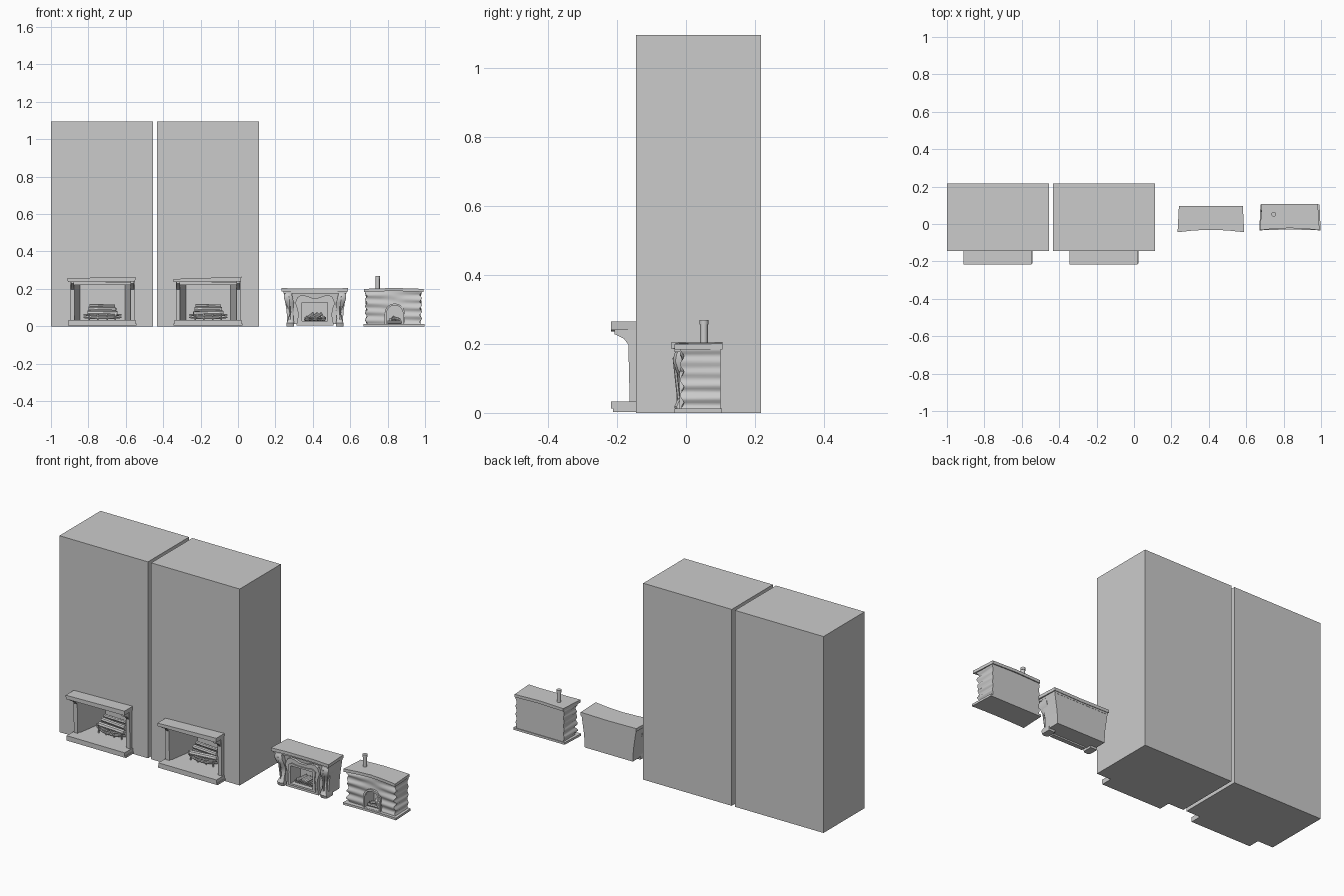
import bpy, bmesh, math, random
from mathutils import Vector

if "Cube" in bpy.data.objects:
    bpy.data.objects.remove(bpy.data.objects["Cube"])

random.seed(4)


def add_mesh(name, bm):
    bmesh.ops.recalc_face_normals(bm, faces=bm.faces)
    me = bpy.data.meshes.new(name)
    bm.to_mesh(me)
    bm.free()
    ob = bpy.data.objects.new(name, me)
    bpy.context.collection.objects.link(ob)
    return ob


def loft(name, rings):
    bm = bmesh.new()
    vs = [[bm.verts.new(p) for p in r] for r in rings]
    n = len(vs[0])
    for a, b in zip(vs, vs[1:]):
        for i in range(n):
            j = (i + 1) % n
            bm.faces.new((a[i], a[j], b[j], b[i]))
    bm.faces.new(vs[0])
    bm.faces.new(vs[-1])
    return add_mesh(name, bm)


def prism(name, pts, axis, a, b):
    # extrude a 2D profile along x, y or z
    def place(p, d):
        q = list(p)
        q.insert("xyz".index(axis), d)
        return q
    return loft(name, [[place(p, d) for p in pts] for d in (a, b)])


def box(name, x0, x1, y0, y1, z0, z1):
    return prism(name, [(x0, y0), (x1, y0), (x1, y1), (x0, y1)], "z", z0, z1)


def rod(name, p0, p1, r, n=8):
    p0, p1 = Vector(p0), Vector(p1)
    q = (p1 - p0).to_track_quat('Z', 'Y')
    ring = [q @ Vector((r * math.cos(2 * math.pi * i / n), r * math.sin(2 * math.pi * i / n), 0)) for i in range(n)]
    return loft(name, [[c + v for v in ring] for c in (p0, p1)])


def cut(obs, cutter):
    for ob in obs:
        m = ob.modifiers.new("opening", 'BOOLEAN')
        m.object, m.operation, m.solver = cutter, 'DIFFERENCE', 'EXACT'
        dg = bpy.context.evaluated_depsgraph_get()
        me = bpy.data.meshes.new_from_object(ob.evaluated_get(dg))
        ob.modifiers.clear()
        ob.data = me
    bpy.data.objects.remove(cutter)


def mirrored(pts, c):
    return pts + [(2 * c - p[0], p[1]) for p in reversed(pts)]


# two tall chimney breasts with built-in fireplaces
for tag, c, tilt in (("left", -0.725, 0.008), ("right", -0.159, 0.012)):
    def X(v):
        return c + v
    breast = box(f"{tag}_chimney_breast", X(-.275), X(.271), -.145, .217, 0, 1.095)
    firebox = prism("firebox_cutter", [(X(-.15), -.2), (X(.15), -.2), (X(.15), -.145),
                    (X(.12), .04), (X(-.12), .04), (X(-.15), -.145)], "z", .03, .225)
    cut([breast], firebox)
    # mantel shelf, slightly crooked
    prism(f"{tag}_mantel", [(X(-.185), .236), (X(.175), .24), (X(.177), .265), (X(-.186), .265 - tilt)],
          "y", -.217, -.145)
    # two-step hearth
    box(f"{tag}_hearth_base", X(-.185), X(.182), -.212, -.145, .003, .014)
    box(f"{tag}_hearth", X(-.18), X(.178), -.217, -.145, .012, .033)
    box(f"{tag}_header", X(-.17), X(.165), -.16, -.145, .222, .238)
    for s in (-1, 1):
        xs = sorted((X(s * .15), X(s * .173)))
        prism(f"{tag}_jamb", [(-.163, .03), (-.145, .03), (-.145, .24), (-.168, .24)], "x", *xs)
        bx = X(s * .16)
        prism(f"{tag}_bracket", [(-.145, .185), (-.165, .195), (-.18, .215), (-.207, .228),
              (-.207, .24), (-.145, .24)], "x", bx - .009, bx + .009)
    # grate with curved front bars
    for z in (.042, .056):
        arc = [(X(t * .1), -.095 + .03 * t * t, z + .006 * t * t) for t in (-1, -.6, -.2, .2, .6, 1)]
        for a, b in zip(arc, arc[1:]):
            rod(f"{tag}_grate_bar", a, b, .005, 6)
    for t in (-.07, -.025, .025, .07):
        rod(f"{tag}_grate_rail", (X(t), -.093, .05), (X(t), -.005, .05), .004, 6)
        rod(f"{tag}_grate_leg", (X(t), -.09, .03), (X(t), -.09, .065), .004, 6)
    # log pile
    for y, z, r in ((-.075, .068, .014), (-.045, .068, .014), (-.015, .068, .014),
                    (-.06, .09, .012), (-.03, .09, .012), (-.045, .108, .01)):
        w = .08 - (z - .068) * .3
        d = random.uniform(-.006, .006)
        rod(f"{tag}_log", (X(-w), y - d, z - d * .5), (X(w), y + d, z + d * .5), r)

# small curvy fireplace
C = .412
surround_body = loft("curvy_body", [[(C - w, f, z), (C + w, f, z), (C + w, .092, z), (C - w, .092, z)]
                     for z, w, f in ((.012, .148, -.003), (.08, .152, 0), (.185, .168, -.01))])
surround = prism("curvy_surround", mirrored([(.312, .004), (.322, .06), (.318, .09), (.306, .125),
                 (.318, .155), (.335, .166), (.365, .163), (.395, .152)], C), "y", -.022, .002)
panel = prism("curvy_inner_trim", mirrored([(.327, .018), (.333, .09), (.328, .13), (.35, .142), (.385, .137)], C),
              "y", -.028, -.012)
cut([surround_body, surround, panel], box("opening_cutter", .343, .479, -.1, .06, .028, .127))
# S-shaped side columns
col = ((0, .26, .3, -.028), (.018, .26, .3, -.034), (.04, .27, .296, -.024), (.07, .273, .297, -.014),
       (.095, .268, .3, -.016), (.125, .254, .299, -.03), (.15, .246, .293, -.038), (.17, .247, .288, -.034),
       (.186, .252, .288, -.026))
for s in (1, -1):
    def mx(v):
        return C + s * (v - C)
    loft("curvy_column", [[(mx(a), f + .007, z), (mx(a + .01), f, z), (mx(b - .01), f, z), (mx(b), f + .007, z),
                           (mx(b), .03, z), (mx(a), .03, z)] for z, a, b, f in col])
    rod("curvy_fluting", (mx(.281), -.02, .03), (mx(.273), -.034, .16), .005, 6)


def slab(name, x0, x1, yf, ym, yb, inset, z0, z1, crown=0):
    m = (x0 + x1) / 2
    q = (x1 - x0) / 4
    pl = [(x0, yf), (m - q, (yf + 3 * ym) / 4), (m, ym), (m + q, (yf + 3 * ym) / 4), (x1, yf),
          (x1 - inset, yb), (m + q, yb), (m, yb), (m - q, yb), (x0 + inset, yb)]
    return loft(name, [[(x, y, z + crown * (1 - abs(x - m) / (2 * q))) for x, y in pl] for z in (z0, z1)])


slab("curvy_moulding", .244, .58, -.034, -.024, .093, .002, .176, .187)
slab("curvy_top", .233, .589, -.044, -.031, .096, .007, .187, .204, -.003)
# coals and logs
for i in range(5):
    bm = bmesh.new()
    bmesh.ops.create_icosphere(bm, subdivisions=1, radius=.017)
    ob = add_mesh("coal", bm)
    ob.location = (.368 + .022 * i, .015 + .012 * (i % 2), .04)
for x in (.39, .412, .434):
    rod("curvy_log", (x - .02, .005, .045), (x + .012, .035, .066), .009)
for z in (.033, .042):
    rod("curvy_grate_bar", (.355, -.004, z), (.467, -.004, z), .003, 6)

# small rough stone stove
S = .831
rings = []
N = 32
for i in range(N + 1):
    z = .008 + .18 * i / N
    u = 2 * math.pi * i / N

    def w(k, ph):
        return .006 * math.sin(k * u + ph)
    rings.append([(S - .147 + w(5, 0), -.012 + w(4, 1), z), (S - .07, -.01 + w(4, 2) * .6, z),
                  (S, -.006 + w(3, 0) * .4, z), (S + .07, -.01 + w(4, 4) * .6, z),
                  (S + .147 + w(5, 2), -.012 + w(4, 5), z), (S + .147 + w(4, 3) * .5, .1, z),
                  (S - .147 + w(4, 1) * .5, .1, z)])
stone = loft("stone_body", rings)
A = .838
ring_arc = [(math.cos(math.pi * i / 12), math.sin(math.pi * i / 12)) for i in range(13)]
outer = [(A + .054 * a, .068 + .054 * b) for a, b in ring_arc]
arch = prism("stone_arch", [(A + .054, .01)] + outer + [(A - .054, .01)], "y", -.019, .01)
hole = [(A + .044 * a, .068 + .044 * b) for a, b in ring_arc]
cut([stone, arch], prism("arch_cutter", [(A + .044, .013)] + hole + [(A - .044, .013)], "y", -.1, .065))
slab("stone_base", .67, .998, -.034, -.03, .104, .006, 0, .012)
slab("stone_top", .674, .992, -.033, -.022, .106, .009, .184, .2, .005)
# chimney pot
rod("chimney_pipe", (.747, .052, .195), (.747, .052, .268), .011, 12)
rod("chimney_rim", (.747, .052, .256), (.747, .052, .269), .013, 12)
# fire logs
for a, b in (((.8, .005, .022), (.875, .01, .022)), ((.8, .035, .022), (.875, .03, .022)),
             ((.815, 0, .036), (.85, .04, .04)), ((.862, 0, .036), (.83, .04, .046))):
    rod("stone_log", a, b, .009)

# smooth rounded parts, keep hard edges
for ob in bpy.data.objects:
    ob.select_set(True)
bpy.context.view_layer.objects.active = bpy.data.objects["stone_body"]
bpy.ops.object.shade_smooth_by_angle(angle=math.radians(35))
